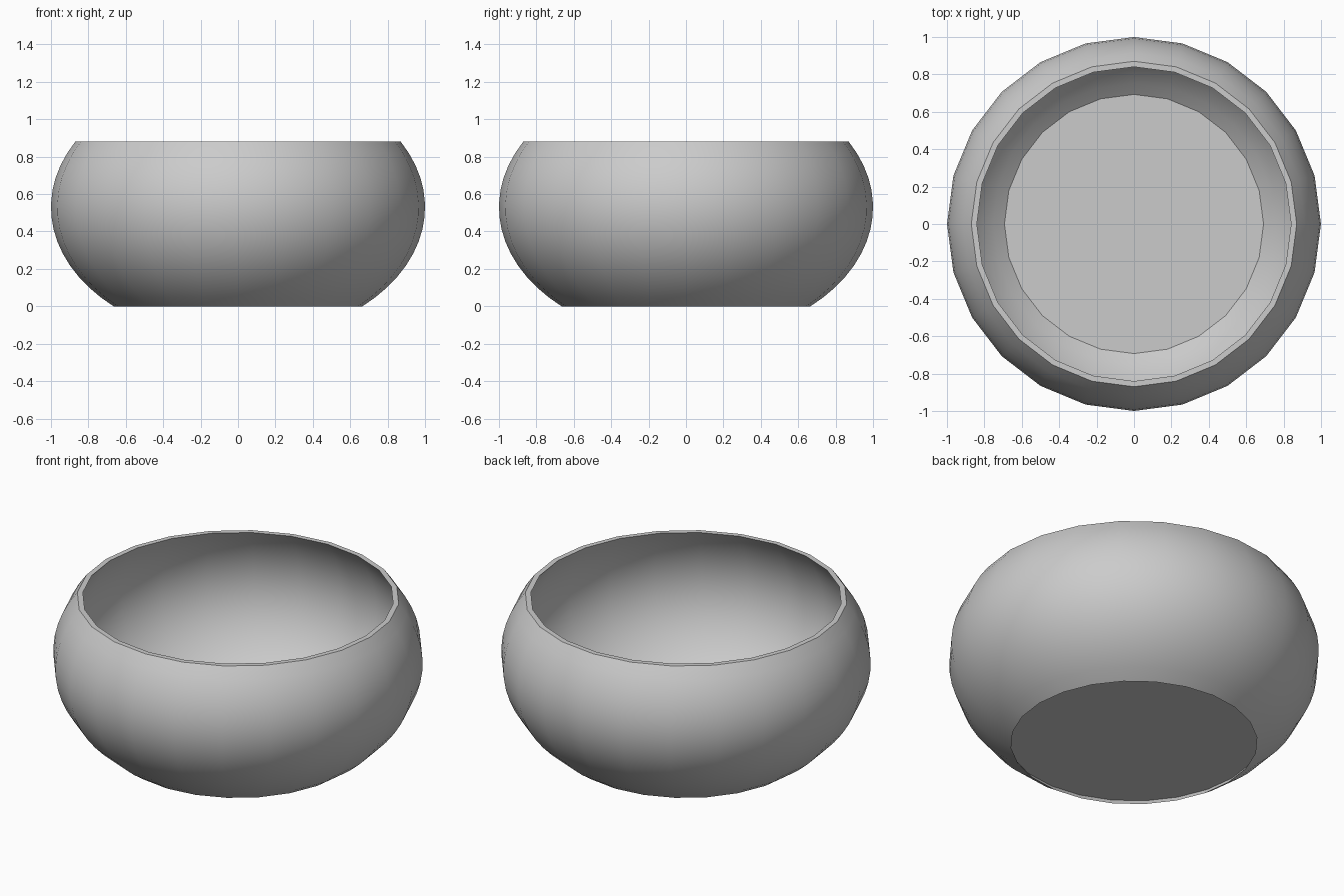
import bpy, bmesh, math
from mathutils import Vector

cube = bpy.data.objects.get("Cube")
if cube:
    bpy.data.objects.remove(cube, do_unlink=True)

SIDES, RINGS = 24, 14
CENTRE_Z, RIM_Z = 0.53, 0.88


def wall(radius, half_height, z_from, z_to):
    """Profile points along a squashed sphere between two heights."""
    a = math.asin((z_from - CENTRE_Z) / half_height)
    b = math.asin((z_to - CENTRE_Z) / half_height)
    angles = [a + (b - a) * i / RINGS for i in range(RINGS + 1)]
    return [(radius * math.cos(t), CENTRE_Z + half_height * math.sin(t)) for t in angles]


# Flat grey material
grey = bpy.data.materials.new("plain grey")
grey.use_nodes = True
colour = (0.6, 0.6, 0.6, 1)
grey.diffuse_color = colour
grey.node_tree.nodes["Principled BSDF"].inputs["Base Color"].default_value = colour

# Cross-section: recessed underside, outer wall, flat rim, inner wall, floor
profile = [(0, 0.035), (0.69, 0.035)]
profile += wall(1.0, 0.71, 0, RIM_Z)
profile += wall(0.97, 0.70, RIM_Z, 0.04)
profile += [(0, 0.04)]

# Turn the cross-section around the upright axis
bm = bmesh.new()
verts = [bm.verts.new((r, 0, z)) for r, z in profile]
edges = [bm.edges.new(pair) for pair in zip(verts, verts[1:])]
bmesh.ops.spin(bm, geom=verts + edges, cent=Vector(), axis=Vector((0, 0, 1)),
               angle=math.tau, steps=SIDES, use_merge=False)
bmesh.ops.remove_doubles(bm, verts=bm.verts, dist=0.0005)
bmesh.ops.recalc_face_normals(bm, faces=bm.faces)

mesh = bpy.data.meshes.new("bowl")
bm.to_mesh(mesh)
bm.free()
mesh.materials.append(grey)
bowl = bpy.data.objects.new("bowl", mesh)
bpy.context.collection.objects.link(bowl)

# Smooth walls with crisp rim and floor edges
bpy.ops.object.select_all(action="DESELECT")
bowl.select_set(True)
bpy.context.view_layer.objects.active = bowl
bpy.ops.object.shade_smooth_by_angle(angle=math.radians(30))
